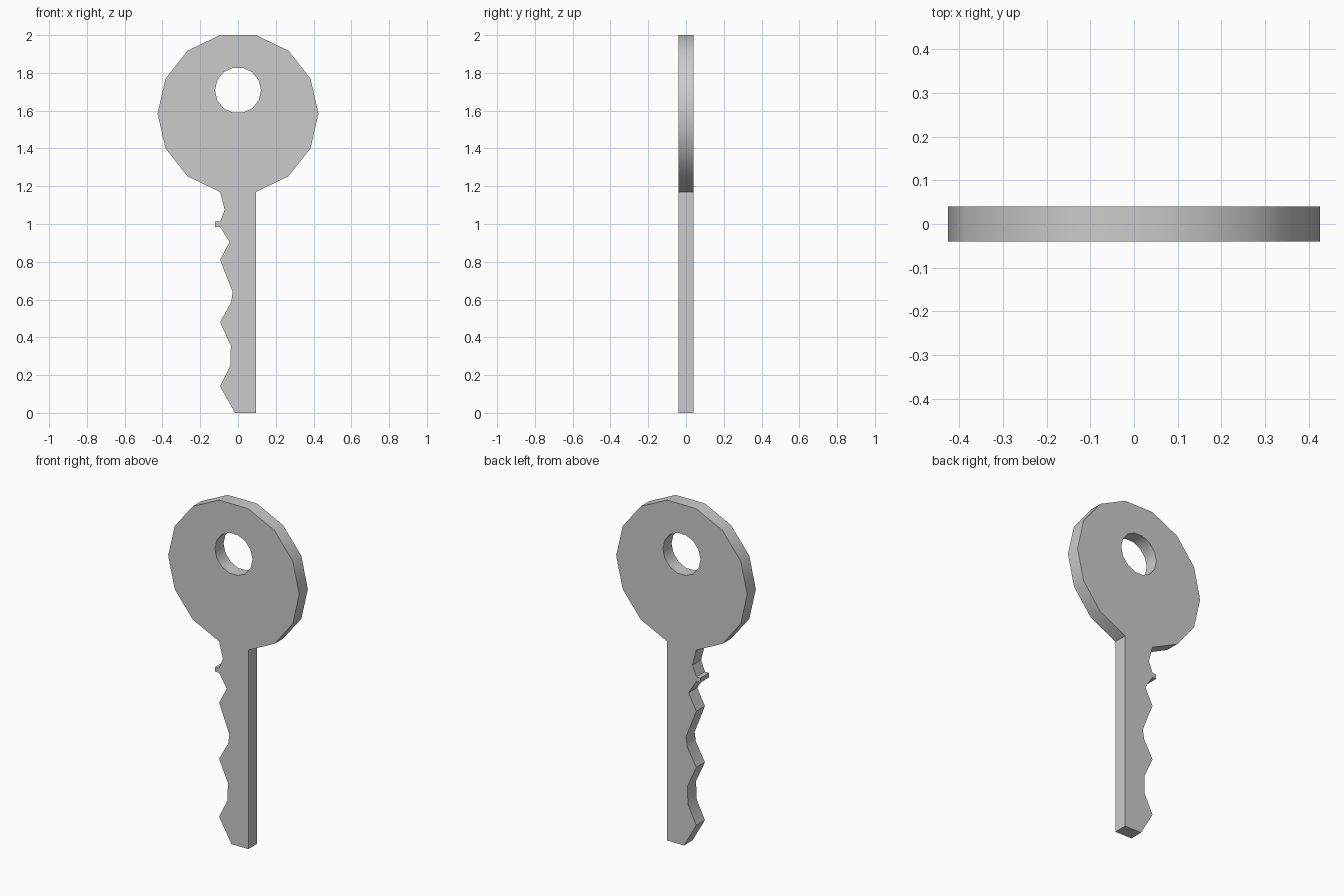
import bpy
import bmesh
import math

if "Cube" in bpy.data.objects:
    bpy.data.objects.remove(bpy.data.objects["Cube"])

THICKNESS = 0.08
SIDES = 14


def ring(radius, cz, first, count):
    """Points (x, z) on a 14-sided circle, running counter-clockwise."""
    step = 2 * math.pi / SIDES
    return [(radius * math.cos(i * step), cz + radius * math.sin(i * step))
            for i in range(first, first + count)]


# Round bow: from the right shoulder, over the top, to the left shoulder
bow = ring(0.426, 1.585, -3, SIDES)

# Toothed blade: left edge going down, then the straight right edge's foot
blade = [(-0.07, 1.075), (-0.095, 1.012), (-0.121, 1.012), (-0.121, 0.985),
         (-0.095, 0.985), (-0.045, 0.905), (-0.095, 0.81), (-0.028, 0.64),
         (-0.036, 0.585), (-0.095, 0.48), (-0.038, 0.355), (-0.04, 0.25),
         (-0.095, 0.14), (-0.015, 0.0), (0.095, 0.0)]

# Hole for the key ring
hole = ring(0.122, 1.708, 0, SIDES)

# Fill the outline around the hole, then extrude to thickness
bm = bmesh.new()
edges = []
for loop in (bow + blade, hole):
    verts = [bm.verts.new((x, -THICKNESS / 2, z)) for x, z in loop]
    edges += [bm.edges.new((verts[i - 1], verts[i])) for i in range(len(verts))]
bmesh.ops.triangle_fill(bm, edges=edges, use_beauty=True, use_dissolve=False)
result = bmesh.ops.extrude_face_region(bm, geom=bm.faces[:], use_keep_orig=True)
back = [g for g in result["geom"] if isinstance(g, bmesh.types.BMVert)]
bmesh.ops.translate(bm, verts=back, vec=(0, THICKNESS, 0))
bmesh.ops.recalc_face_normals(bm, faces=bm.faces[:])

mesh = bpy.data.meshes.new("key")
bm.to_mesh(mesh)
bm.free()
key = bpy.data.objects.new("key", mesh)
bpy.context.collection.objects.link(key)

# Smooth rim and hole wall, crisp face borders and teeth
bpy.context.view_layer.objects.active = key
key.select_set(True)
bpy.ops.object.shade_smooth_by_angle(angle=math.radians(30))
